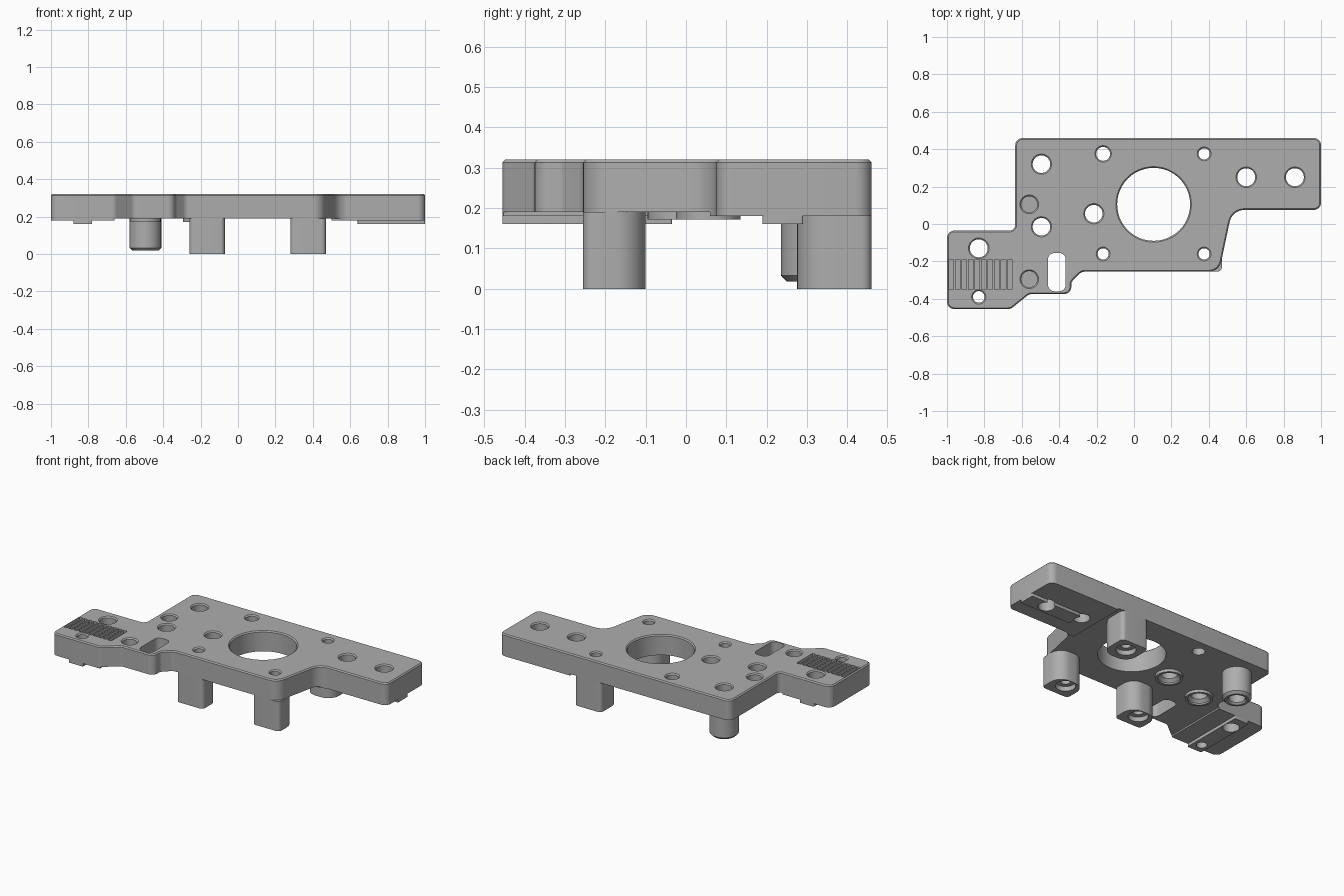
import bpy, bmesh
from math import pi, cos, sin, tan
from mathutils import Vector

cube = bpy.data.objects.get("Cube")
if cube:
    bpy.data.objects.remove(cube, do_unlink=True)

grey = bpy.data.materials.new("plain grey")
grey.use_nodes = True
COLOR = (0.42, 0.42, 0.42, 1)
grey.diffuse_color = COLOR
grey.node_tree.nodes["Principled BSDF"].inputs["Base Color"].default_value = COLOR

TOP, BASE, PAD = 0.32, 0.19, 0.18


def rounded(corners, steps=8):
    """Outline from (x, y, radius) corners, each replaced by an arc."""
    pts = []
    for i, (x, y, r) in enumerate(corners):
        p = Vector((x, y))
        a = (Vector(corners[i - 1][:2]) - p).normalized()
        b = (Vector(corners[(i + 1) % len(corners)][:2]) - p).normalized()
        half = a.angle(b) / 2
        start, end = p + a * r / tan(half), p + b * r / tan(half)
        centre = p + (a + b).normalized() * r / sin(half)
        u, v = start - centre, end - centre
        ang = u.angle(v)
        for k in range(steps + 1):
            t = k / steps
            pts.append(centre + (u * sin((1 - t) * ang) + v * sin(t * ang)) / sin(ang))
    return pts


def prism(bm, pts, z0, z1, chamfer=0):
    vs = [bm.verts.new((p[0], p[1], z0)) for p in pts]
    base = bm.faces.new(vs)
    ret = bmesh.ops.extrude_face_region(bm, geom=[base], use_keep_orig=True)
    new = [g for g in ret["geom"] if isinstance(g, bmesh.types.BMVert)]
    for v in new:
        v.co.z = z1
    if chamfer:
        rim = [e for e in bm.edges if all(v in new for v in e.verts)]
        bmesh.ops.bevel(bm, geom=rim, offset=chamfer, segments=1, affect='EDGES')


def rect(x0, x1, y0, y1, r=0.005):
    return rounded([(x0, y0, r), (x1, y0, r), (x1, y1, r), (x0, y1, r)], 5)


def lathe(bm, x, y, profile, n=48):
    """Closed solid of revolution from (radius, z) pairs."""
    rings = [[bm.verts.new((x + r * cos(2 * pi * k / n), y + r * sin(2 * pi * k / n), z))
              for k in range(n)] for r, z in profile]
    for lo, hi in zip(rings, rings[1:]):
        for k in range(n):
            j = (k + 1) % n
            bm.faces.new((lo[k], lo[j], hi[j], hi[k]))
    bm.faces.new(rings[0][::-1])
    bm.faces.new(rings[-1])


def make(name, bm):
    bmesh.ops.recalc_face_normals(bm, faces=bm.faces)
    me = bpy.data.meshes.new(name)
    bm.to_mesh(me)
    bm.free()
    me.materials.append(grey)
    ob = bpy.data.objects.new(name, me)
    bpy.context.collection.objects.link(ob)
    return ob


def boolean(ob, tool, op='DIFFERENCE'):
    mod = ob.modifiers.new("cut", 'BOOLEAN')
    mod.operation, mod.solver, mod.object = op, 'EXACT', tool
    bpy.context.view_layer.objects.active = ob
    bpy.ops.object.modifier_apply(modifier=mod.name)


# Plate outline
outline = rounded([
    (-0.635, 0.46, 0.04), (-0.635, -0.035, 0.03), (-1, -0.035, 0.04),
    (-1, -0.455, 0.04), (-0.66, -0.455, 0.04), (-0.56, -0.375, 0.04),
    (-0.335, -0.375, 0.04), (-0.335, -0.31, 0.03), (-0.28, -0.255, 0.04),
    (0.455, -0.255, 0.07), (0.525, 0.075, 0.08), (1, 0.075, 0.04), (1, 0.46, 0.04)])
parts = []
bm = bmesh.new()
prism(bm, outline, BASE, TOP, 0.007)
parts.append(make("mounting_plate", bm))

# Thin underside pads at both ends
for name, box in (("left_end_pad", (0.5, 1.1, 0.06, 0.5)),
                  ("right_end_pad", (-1.1, -0.66, -0.5, 0))):
    bm = bmesh.new()
    prism(bm, outline, PAD, BASE)
    pad = make(name, bm)
    bm = bmesh.new()
    prism(bm, rect(*box), 0.1, 0.25)
    tool = make("pad_limit", bm)
    boolean(pad, tool, 'INTERSECT')
    bpy.data.objects.remove(tool, do_unlink=True)
    parts.append(pad)

# Locating rails under the pads
for name, box in (("left_rail", (0.64, 1, 0.19, 0.29)),
                  ("right_rail", (-0.88, -0.78, -0.455, -0.035))):
    bm = bmesh.new()
    prism(bm, rect(*box), 0.16, PAD)
    parts.append(make(name, bm))

# Legs: half round towards the middle, flat and flush at the plate edge
LEGS = (("front_left_leg", 0.375, -0.16, -1), ("back_left_leg", 0.375, 0.375, 1),
        ("front_right_leg", -0.165, -0.16, -1))
for name, x, y, side in LEGS:
    edge = 0.46 if side > 0 else -0.255
    inner = y - side * (0.1 if side > 0 else 0.06)
    w = 0.095
    bm = bmesh.new()
    prism(bm, rounded([(x - w, edge, 0.025), (x + w, edge, 0.025),
                       (x + w, inner, 0.075), (x - w, inner, 0.075)]), 0, BASE)
    parts.append(make(name, bm))

# Round standoff and two shallow bosses
bm = bmesh.new()
lathe(bm, -0.495, 0.32, [(0.07, 0.018), (0.085, 0.033), (0.085, BASE)])
parts.append(make("round_standoff", bm))
BOSSES = ((-0.495, -0.015), (-0.215, 0.055))
for name, (x, y) in zip(("outer_boss", "inner_boss"), BOSSES):
    bm = bmesh.new()
    lathe(bm, x, y, [(0.08, 0.172), (0.08, BASE)])
    parts.append(make(name, bm))

# All holes, as one cutter with chamfered rims
bm = bmesh.new()


def hole(x, y, r, low=((0, -0.1),), rim=0.007):
    """low lists (extra radius, z) steps below the plain bore."""
    lathe(bm, x, y, [(r + e, z) for e, z in low] +
          [(r, TOP - rim), (r + rim, TOP), (r + rim, 0.4)])


hole(0.105, 0.105, 0.195)
for x, y, r in ((-0.165, 0.375, 0.037), (0.6, 0.25, 0.048), (0.86, 0.25, 0.048),
                (-0.83, -0.13, 0.048), (-0.83, -0.39, 0.031)):
    hole(x, y, r)
for x, y in BOSSES:
    hole(x, y, 0.047, ((0.018, 0.1), (0.018, 0.182), (0, 0.2)))
hole(-0.495, 0.32, 0.047, ((0.01, -0.1), (0.01, 0.02), (0, 0.03)))
for name, x, y, side in LEGS:
    hole(x, y, 0.03, ((0.028, -0.1), (0.028, 0.03), (0, 0.0301)))
for y in (0.105, -0.295):
    hole(-0.56, y, 0.043, ((0, 0.22),))
prism(bm, rect(-0.46, -0.365, -0.36, -0.155, 0.035), 0.05, 0.4)
# Row of shallow scale grooves
for i in range(10):
    x = -0.99 + i * 0.0348
    prism(bm, rect(x, x + 0.026, -0.35, -0.19, 0.002), 0.3, 0.4)
cutter = make("hole_cutter", bm)
cutter.hide_render = True

for ob in parts:
    boolean(ob, cutter)
bpy.data.objects.remove(cutter, do_unlink=True)

for ob in parts:
    bpy.ops.object.select_all(action='DESELECT')
    ob.select_set(True)
    bpy.context.view_layer.objects.active = ob
    bpy.ops.object.shade_smooth_by_angle(angle=0.5)
